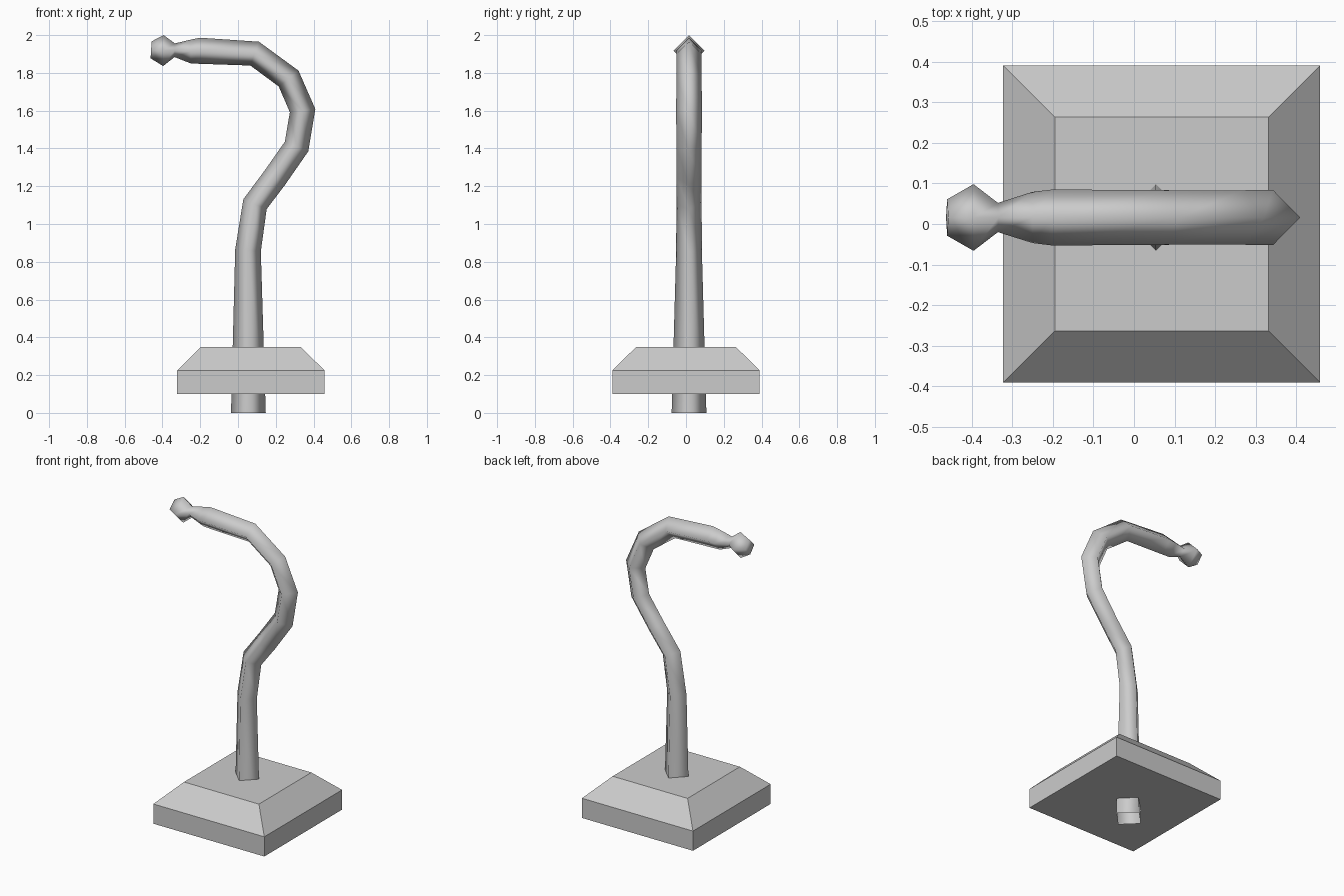
import bpy
import bmesh
from mathutils import Vector

if "Cube" in bpy.data.objects:
    bpy.data.objects.remove(bpy.data.objects["Cube"], do_unlink=True)

grey = bpy.data.materials.new("plain_grey")
grey.use_nodes = True
colour = (0.6, 0.6, 0.6, 1)
grey.diffuse_color = colour
grey.node_tree.nodes["Principled BSDF"].inputs["Base Color"].default_value = colour


def finish(name, bm, smooth):
    """Turn a bmesh into a named, shaded object."""
    bmesh.ops.recalc_face_normals(bm, faces=bm.faces)
    for face in bm.faces:
        face.smooth = smooth
    mesh = bpy.data.meshes.new(name)
    bm.to_mesh(mesh)
    bm.free()
    mesh.materials.append(grey)
    obj = bpy.data.objects.new(name, mesh)
    bpy.context.collection.objects.link(obj)
    return obj


def bridge(bm, rings):
    """Join successive four-sided rings with quads."""
    for low, high in zip(rings, rings[1:]):
        for i in range(4):
            j = (i + 1) % 4
            bm.faces.new((low[i], low[j], high[j], high[i]))


# Square base with a chamfered top
bm = bmesh.new()
levels = [(0.1, 0.39), (0.225, 0.39), (0.35, 0.263)]
corners = [(-1, -1), (1, -1), (1, 1), (-1, 1)]
rings = [[bm.verts.new((0.068 + sx * half, sy * half, z)) for sx, sy in corners]
         for z, half in levels]
bridge(bm, rings)
bm.faces.new(rings[0])
bm.faces.new(rings[-1])
finish("base", bm, False)

# Curved stem with diamond cross-section, ending in a knob: x, z, radius
path = [
    (0.055, 0, 0.092), (0.053, 0.86, 0.068), (0.09, 1.105, 0.067),
    (0.195, 1.245, 0.066), (0.31, 1.41, 0.067), (0.342, 1.6, 0.068),
    (0.268, 1.77, 0.067), (0.088, 1.902, 0.067), (-0.2, 1.917, 0.069),
    (-0.25, 1.913, 0.063), (-0.335, 1.92, 0.036), (-0.395, 1.918, 0.082),
    (-0.46, 1.922, 0.045),
]
bm = bmesh.new()
centres = [Vector((x, 0.016, z)) for x, z, r in path]
side = Vector((0, 1, 0))
rings = []
for i, centre in enumerate(centres):
    before = centre - centres[max(i - 1, 0)]
    after = centres[min(i + 1, len(centres) - 1)] - centre
    tangent = (before.normalized() + after.normalized()).normalized()
    across = tangent.cross(side)
    radius = path[i][2]
    rings.append([bm.verts.new(centre + d * radius)
                  for d in (across, side, -across, -side)])
bridge(bm, rings)
bm.faces.new(rings[-1])  # the lower end stays open
finish("curved_stem", bm, True)
